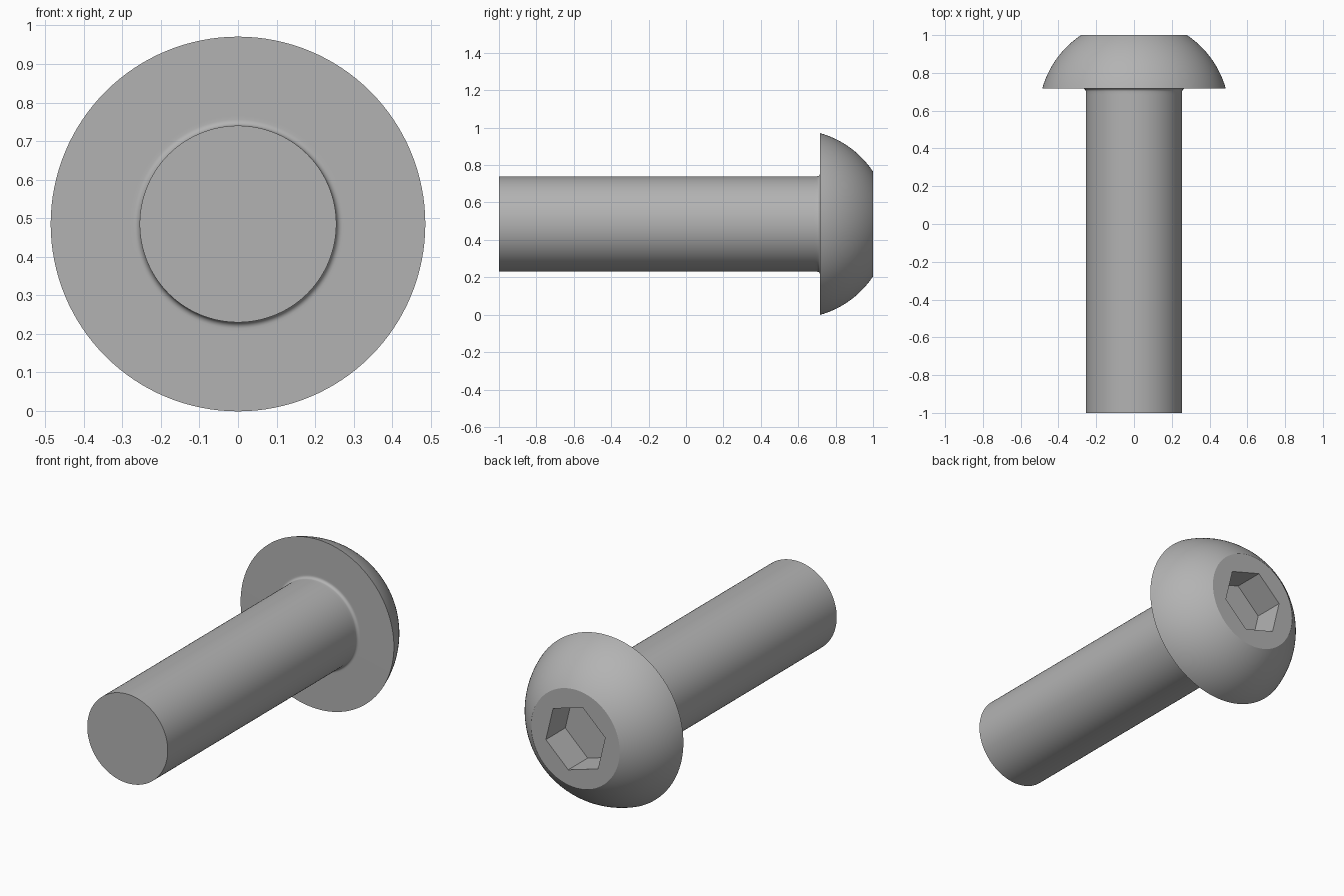
import bpy, bmesh
from math import sin, cos, pi, radians, atan2, hypot
from mathutils import Matrix, Vector

cube = bpy.data.objects.get("Cube")
if cube:
    bpy.data.objects.remove(cube, do_unlink=True)

# Main dimensions
HEAD_R, FACE_R, SHANK_R = 0.485, 0.28, 0.255
SEAT_Y, DOME_Y, FILLET = 0.717, 0.58, 0.016
SOCKET_R, SOCKET_DEPTH, SOCKET_TURN = 0.196, 0.176, radians(43.5)
SEGMENTS = 128

steel = bpy.data.materials.new("grey_steel")
steel.use_nodes = True
colour = (0.45, 0.45, 0.45, 1)
steel.diffuse_color = colour
steel.node_tree.nodes["Principled BSDF"].inputs["Base Color"].default_value = colour


def make_object(name, bm):
    bmesh.ops.recalc_face_normals(bm, faces=bm.faces)
    mesh = bpy.data.meshes.new(name)
    bm.to_mesh(mesh)
    bm.free()
    mesh.materials.append(steel)
    obj = bpy.data.objects.new(name, mesh)
    bpy.context.collection.objects.link(obj)
    return obj


def arc(cy, cr, radius, start, end, steps):
    """Points (y, r) on an arc, angles measured from the y axis."""
    angles = [start + (end - start) * i / steps for i in range(steps + 1)]
    return [(cy + radius * cos(a), cr + radius * sin(a)) for a in angles]


# Profile: shank, fillet under the head, flat seat, domed head
profile = [(-1, SHANK_R), (SEAT_Y - 2 * FILLET, SHANK_R)]
profile += arc(SEAT_Y - FILLET, SHANK_R + FILLET, FILLET, -pi / 2, 0, 6)
profile.append((SEAT_Y, SHANK_R + 1.5 * FILLET))
dome_r = hypot(FACE_R, 1 - DOME_Y)
profile += arc(DOME_Y, 0, dome_r, atan2(HEAD_R, SEAT_Y - DOME_Y),
               atan2(FACE_R, 1 - DOME_Y), 20)

# Revolve the profile around the screw axis and cap both ends
bm = bmesh.new()
verts = [bm.verts.new((r, y, HEAD_R)) for y, r in profile]
edges = [bm.edges.new(pair) for pair in zip(verts, verts[1:])]
bmesh.ops.spin(bm, geom=verts + edges, cent=(0, 0, HEAD_R), axis=(0, 1, 0),
               angle=2 * pi, steps=SEGMENTS)
bmesh.ops.remove_doubles(bm, verts=bm.verts, dist=0.0001)
bmesh.ops.holes_fill(bm, edges=[e for e in bm.edges if e.is_boundary], sides=0)
screw = make_object("button_head_screw", bm)

# Hexagonal prism that cuts the socket
bm = bmesh.new()
ring = [bm.verts.new((SOCKET_R * cos(SOCKET_TURN + i * pi / 3), 1 - SOCKET_DEPTH,
                      HEAD_R + SOCKET_R * sin(SOCKET_TURN + i * pi / 3)))
        for i in range(6)]
floor = bm.faces.new(ring)
out = bmesh.ops.extrude_face_region(bm, geom=[floor], use_keep_orig=True)
top = [v for v in out["geom"] if isinstance(v, bmesh.types.BMVert)]
bmesh.ops.translate(bm, verts=top, vec=(0, SOCKET_DEPTH + 0.1, 0))
cutter = make_object("socket_cutter", bm)
cutter.hide_render = True

# Cut the socket, then discard the cutter
cut = screw.modifiers.new("socket", 'BOOLEAN')
cut.operation = 'DIFFERENCE'
cut.solver = 'EXACT'
cut.object = cutter
bpy.ops.object.select_all(action='DESELECT')
screw.select_set(True)
bpy.context.view_layer.objects.active = screw
bpy.ops.object.modifier_apply(modifier=cut.name)
bpy.data.objects.remove(cutter, do_unlink=True)

# Smooth round surfaces, crisp rims and socket
bpy.ops.object.shade_smooth_by_angle(angle=radians(25))
